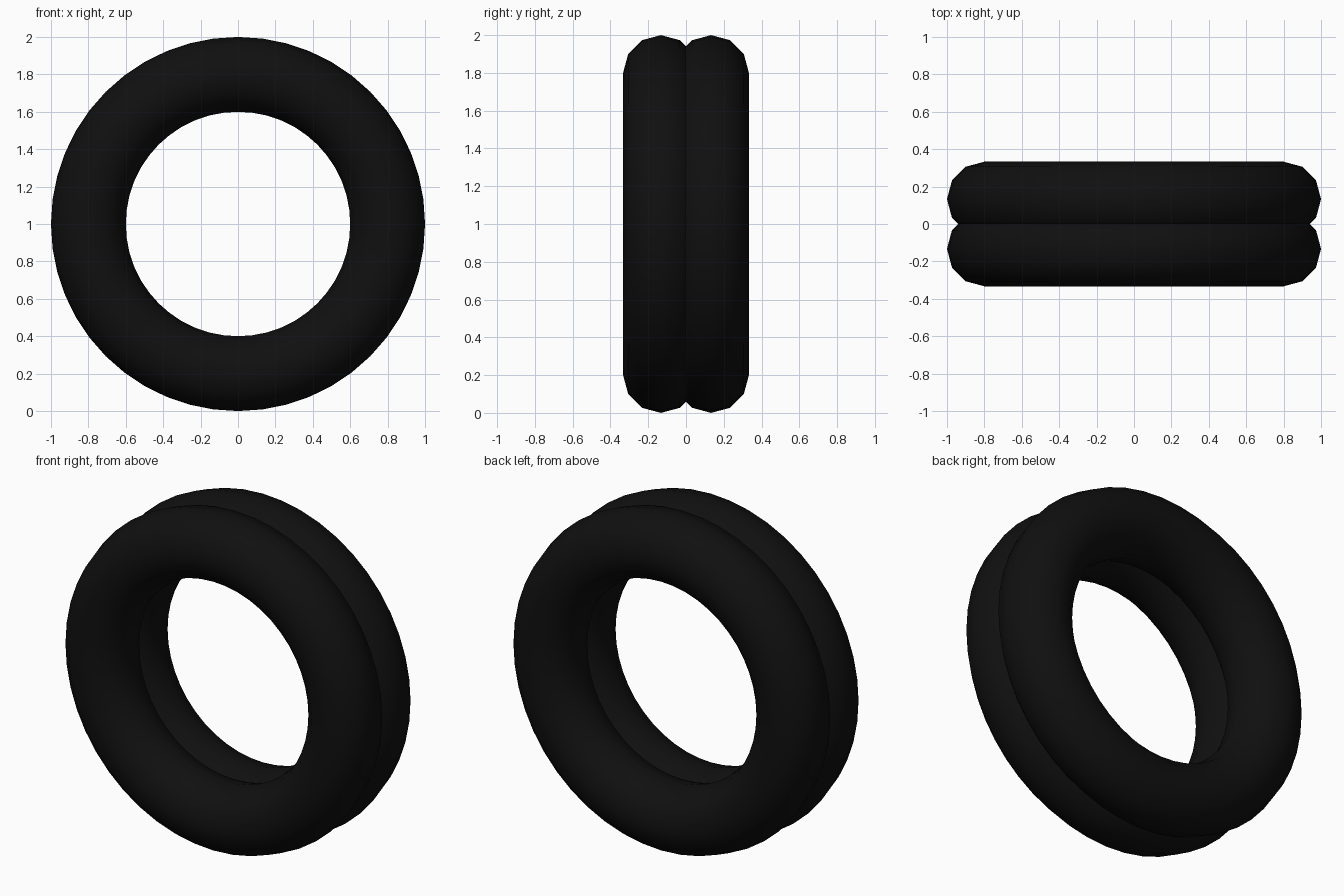
import bpy
import math

if "Cube" in bpy.data.objects:
    bpy.data.objects.remove(bpy.data.objects["Cube"])

black = bpy.data.materials.new("black_rubber")
black.diffuse_color = (0.005, 0.005, 0.005, 1)
black.use_nodes = True
black.node_tree.nodes["Principled BSDF"].inputs["Base Color"].default_value = black.diffuse_color


def ring(name, y):
    """Upright ring whose axis runs front to back."""
    bpy.ops.mesh.primitive_torus_add(
        major_radius=0.8, minor_radius=0.2,
        major_segments=48, minor_segments=12,
        location=(0, y, 1), rotation=(math.pi / 2, 0, 0))
    obj = bpy.context.object
    obj.name = name
    obj.data.materials.append(black)
    bpy.ops.object.shade_smooth()


# Two overlapping rings side by side
ring("front_ring", -0.133)
ring("back_ring", 0.133)
